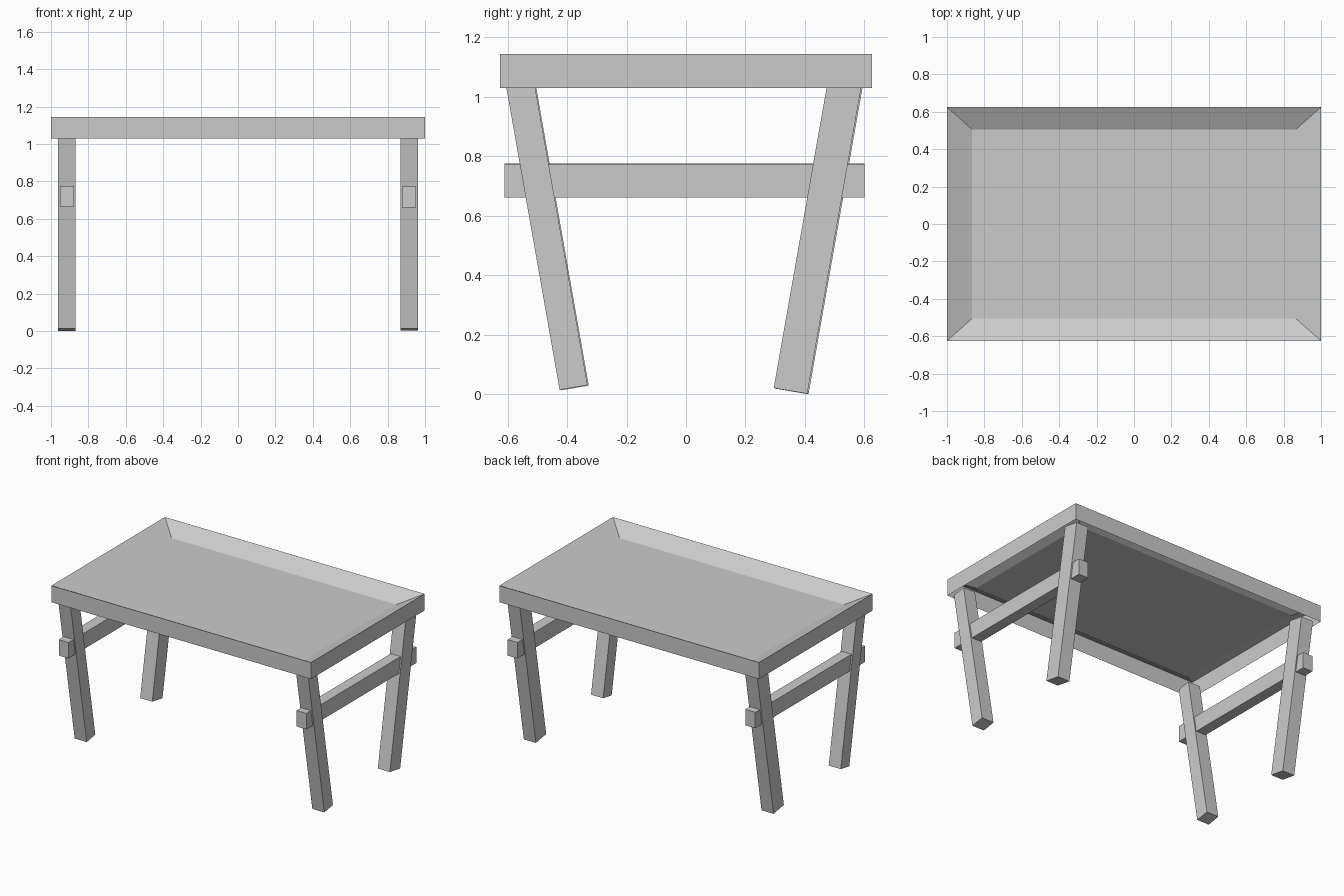
import bpy, bmesh
from mathutils import Vector

if "Cube" in bpy.data.objects:
    bpy.data.objects.remove(bpy.data.objects["Cube"])


def mesh_object(name, bm):
    bmesh.ops.recalc_face_normals(bm, faces=bm.faces)
    me = bpy.data.meshes.new(name)
    bm.to_mesh(me)
    bm.free()
    ob = bpy.data.objects.new(name, me)
    bpy.context.collection.objects.link(ob)
    return ob


def prism(name, profile, x0, x1):
    """Extrude a (y, z) outline from x0 to x1."""
    bm = bmesh.new()
    face = bm.faces.new([bm.verts.new((x0, y, z)) for y, z in profile])
    new = bmesh.ops.extrude_face_region(bm, geom=[face])["geom"]
    bmesh.ops.translate(bm, vec=Vector((x1 - x0, 0, 0)),
                        verts=[v for v in new if isinstance(v, bmesh.types.BMVert)])
    return mesh_object(name, bm)


# Tray top: thin outer skirt, sloped inner rim and sunken floor, open below
bm = bmesh.new()
rings = []
for hx, hy, z in [(1.0, 0.625, 1.03), (1.0, 0.625, 1.145), (0.865, 0.505, 1.08)]:
    rings.append([bm.verts.new((sx * hx, sy * hy, z))
                  for sx, sy in [(-1, -1), (1, -1), (1, 1), (-1, 1)]])
for a, b in zip(rings, rings[1:]):
    for i in range(4):
        j = (i + 1) % 4
        bm.faces.new((a[i], a[j], b[j], b[i]))
bm.faces.new(rings[-1])
mesh_object("tray_top", bm)

# Splayed leg outlines, square-cut at both ends
front_leg = [(-0.425, 0.015), (-0.331, 0.031), (-0.511, 1.052), (-0.605, 1.036)]
back_leg = [(0.295, 0.021), (0.408, 0.002), (0.590, 1.036), (0.477, 1.055)]

for side, s, dy, dz in [("left", -1, 0.004, 0.004), ("right", 1, 0.0, 0.0)]:
    # Legs
    for name, outline in [("front_leg", front_leg), ("back_leg", back_leg)]:
        prism(f"{name}_{side}", [(y + dy, z - 0.5 * dz) for y, z in outline],
              s * 0.87, s * 0.963)
    # Cross rail passing through both legs
    z0, z1 = 0.661 + dz, 0.772 + dz
    prism(f"cross_rail_{side}", [(-0.61, z0), (0.60, z0), (0.60, z1), (-0.61, z1)],
          s * 0.878, s * 0.953)
